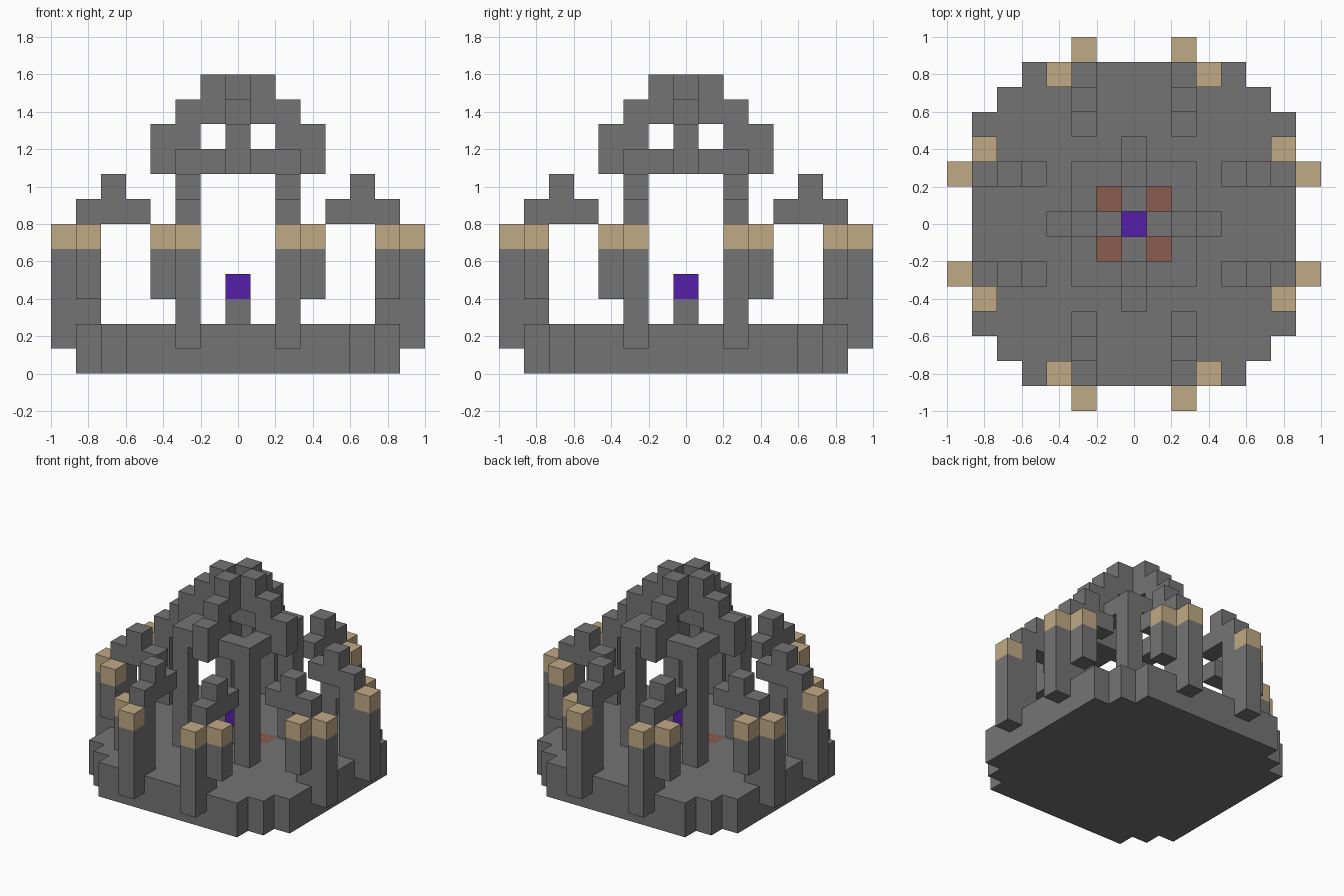
import bpy, bmesh
from mathutils import Vector

if "Cube" in bpy.data.objects:
    bpy.data.objects.remove(bpy.data.objects["Cube"], do_unlink=True)

U = 2 / 15  # block size


def material(name, rgb):
    m = bpy.data.materials.new(name)
    m.use_nodes = True
    m.diffuse_color = (*rgb, 1)
    m.node_tree.nodes["Principled BSDF"].inputs["Base Color"].default_value = (*rgb, 1)
    return m


STONE = material("grey stone", (0.175, 0.175, 0.175))
TAN = material("tan cap", (0.53, 0.40, 0.235))
RED = material("red tile", (0.254, 0.107, 0.08))
PURPLE = material("purple gem", (0.089, 0.014, 0.39))

AXES = [Vector(v) for v in ((1, 0, 0), (0, 1, 0), (0, 0, 1))]


def build(name, cells, mats, rule=lambda c: 0):
    """Skin a set of unit blocks with outer faces only; rule picks the material."""
    bm = bmesh.new()
    cells = set(cells)
    for c in cells:
        centre = Vector(c) + Vector((0, 0, 0.5))
        for i, a in enumerate(AXES):
            p, q = AXES[(i + 1) % 3], AXES[(i + 2) % 3]
            for s in (1, -1):
                if tuple(int(k) for k in Vector(c) + a * s) in cells:
                    continue
                mid = centre + a * s / 2
                ring = [mid + (p * j + q * k * s) / 2
                        for j, k in ((1, 1), (-1, 1), (-1, -1), (1, -1))]
                f = bm.faces.new([bm.verts.new(v * U) for v in ring])
                f.material_index = rule(c)
    bmesh.ops.remove_doubles(bm, verts=bm.verts, dist=U / 100)
    bmesh.ops.recalc_face_normals(bm, faces=bm.faces)
    me = bpy.data.meshes.new(name)
    bm.to_mesh(me)
    bm.free()
    for m in mats:
        me.materials.append(m)
    ob = bpy.data.objects.new(name, me)
    bpy.context.collection.objects.link(ob)
    return ob


def column(x, y, low, high):
    return [(x, y, z) for z in range(low, high + 1)]


def turn(cells, quarter):
    """Rotate blocks by quarter turns around the centre."""
    for _ in range(quarter):
        cells = [(-y, x, z) for x, y, z in cells]
    return cells


# Stepped round floor with four red tiles around the middle
R = range(-6, 7)
build("floor",
      [(x, y, z) for x in R for y in R for z in range(2) if abs(x) + abs(y) <= 10],
      [STONE, RED],
      lambda c: int(abs(c[0]) == 1 and abs(c[1]) == 1 and c[2] == 1))

# Pedestal and gem
build("pedestal", column(0, 0, 2, 2), [STONE])
build("gem", column(0, 0, 3, 3), [PURPLE])

for q in range(4):
    for s in (-1, 1):
        tag = f"{q + 1}_{'a' if s < 0 else 'b'}"
        # Outer pillar and hanging side post, both with tan caps
        cap = lambda c: int(c[2] == 5)
        build("outer_pillar_" + tag, turn(column(7, 2 * s, 1, 5), q), [STONE, TAN], cap)
        build("side_post_" + tag, turn(column(6, 3 * s, 3, 5), q), [STONE, TAN], cap)
        # Inner support carrying the broken arch
        arch = column(6, 2 * s, 2, 6) + column(5, 2 * s, 6, 7) + column(4, 2 * s, 6, 6)
        build("broken_arch_" + tag, turn(arch, q), [STONE])
    # Tall inner pillar
    build(f"inner_pillar_{q + 1}", turn(column(2, 2, 2, 7), q), [STONE])
    # Stepped roof rib
    rib = [c for x in (1, 2, 3) for c in column(x, 0, 11 - x, 12 - x)]
    build(f"roof_rib_{q + 1}", turn(rib, q), [STONE])

# Square ring beam on the inner pillars
B = range(-2, 3)
build("ring_beam", [(x, y, 8) for x in B for y in B if max(abs(x), abs(y)) == 2], [STONE])
